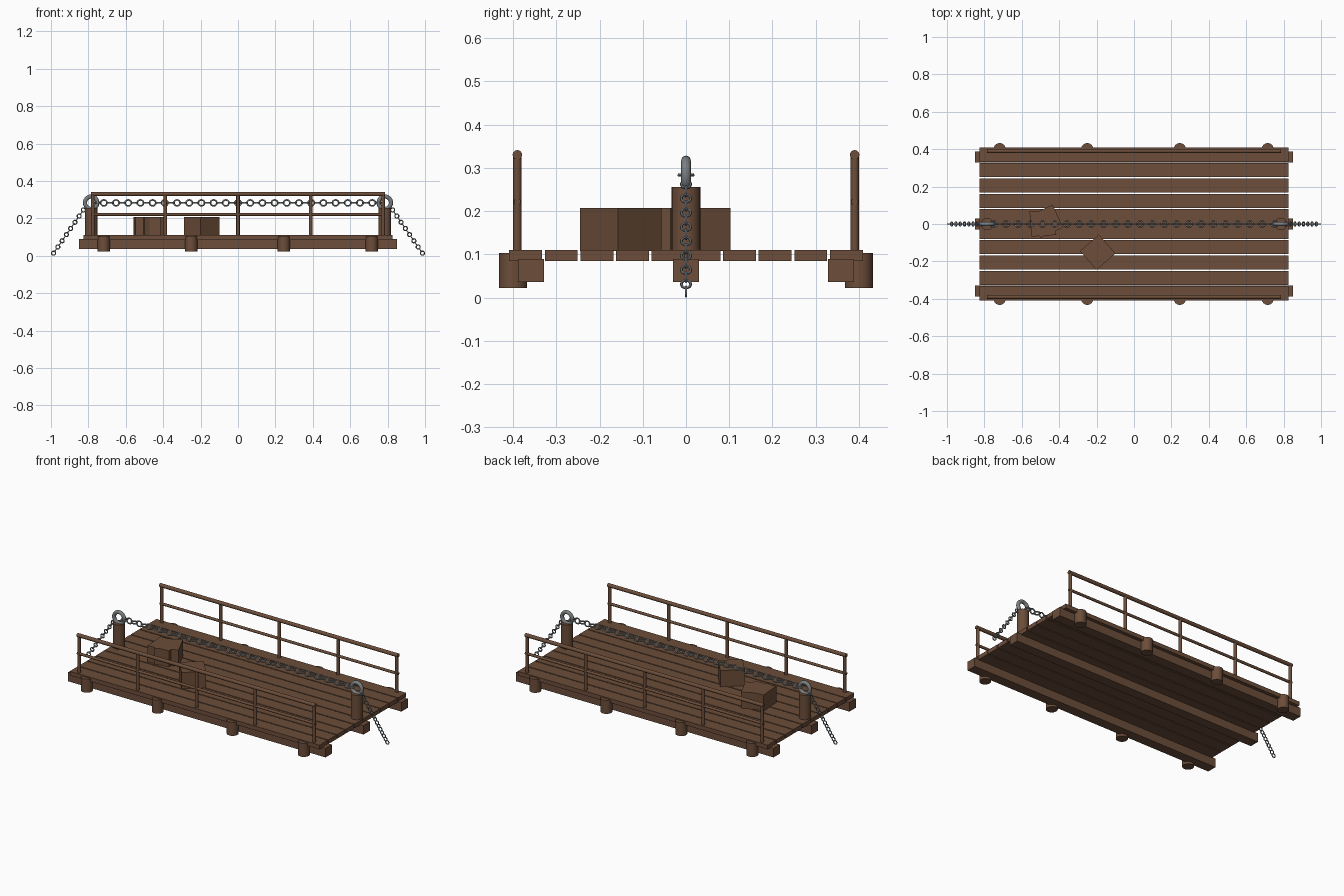
import bpy, bmesh, math
from math import radians, pi
from mathutils import Matrix, Vector

if "Cube" in bpy.data.objects:
    bpy.data.objects.remove(bpy.data.objects["Cube"], do_unlink=True)


def material(name, color):
    mat = bpy.data.materials.new(name)
    mat.use_nodes = True
    mat.diffuse_color = color
    mat.node_tree.nodes["Principled BSDF"].inputs["Base Color"].default_value = color
    return mat


WOOD = material("brown wood", (0.15, 0.075, 0.042, 1))
METAL = material("grey metal", (0.2, 0.215, 0.22, 1))


def finish(name, mat, smooth=False):
    obj = bpy.context.object
    obj.name = name
    obj.data.materials.clear()
    obj.data.materials.append(mat)
    if smooth:
        bpy.ops.object.shade_smooth_by_angle(angle=radians(40))
    return obj


def box(name, center, size, turn=0):
    bpy.ops.mesh.primitive_cube_add(size=1, location=center)
    obj = finish(name, WOOD)
    obj.data.transform(Matrix.Diagonal((*size, 1)))
    obj.rotation_euler.z = radians(turn)


def rod(name, start, end, radius, sides=16):
    a, b = Vector(start), Vector(end)
    bpy.ops.mesh.primitive_cylinder_add(vertices=sides, radius=radius,
                                        depth=(b - a).length, location=(a + b) / 2)
    obj = finish(name, WOOD, True)
    obj.rotation_euler = (b - a).to_track_quat('Z', 'Y').to_euler()


def chain(name, start, end, count, length, width, tube, first_flat):
    """Row of oval links, each turned a quarter from the last."""
    a, b = Vector(start), Vector(end)
    slope = -math.atan2(b.z - a.z, b.x - a.x)
    bpy.ops.mesh.primitive_torus_add(major_segments=16, minor_segments=6,
                                     major_radius=width / 2 - tube, minor_radius=tube)
    obj = finish(name, METAL)
    link = obj.data.copy()
    bm = bmesh.new()
    for i in range(count):
        roll = 0 if (i % 2 == 0) == first_flat else pi / 2
        piece = link.copy()
        piece.transform(Matrix.Translation(a.lerp(b, i / (count - 1)))
                        @ Matrix.Rotation(slope, 4, 'Y')
                        @ Matrix.Rotation(roll, 4, 'X')
                        @ Matrix.Diagonal((length / width, 1, 1, 1)))
        bm.from_mesh(piece)
        bpy.data.meshes.remove(piece)
    bm.to_mesh(obj.data)
    bm.free()
    bpy.data.meshes.remove(link)
    bpy.ops.object.shade_smooth_by_angle(angle=radians(60))


# Deck planks
for i in range(10):
    box("deck_plank", (0, (i - 4.5) * 0.0824, 0.0975), (1.65, 0.076, 0.025))

# Support beams under the deck
for y in (-0.358, 0, 0.358):
    box("support_beam", (0, y, 0.0625), (1.7, 0.06, 0.054))

for side in (-1, 1):
    # Piles along the long edges
    for x in (-0.718, -0.25, 0.245, 0.715):
        rod("pile", (x, side * 0.4, 0.022), (x, side * 0.4, 0.103), 0.0325, 24)
    # Railings
    y = side * 0.39
    for i in range(5):
        x = (i - 2) * 0.388
        rod("railing_post", (x, y, 0.1), (x, y, 0.33), 0.0095)
    rod("top_rail", (-0.787, y, 0.33), (0.787, y, 0.33), 0.011)
    rod("middle_rail", (-0.787, y, 0.221), (0.787, y, 0.221), 0.008)

    # Mooring post with its ring and hanging chain
    x = side * 0.785
    rod("mooring_post", (x, 0, 0.09), (x, 0, 0.255), 0.033, 24)
    bpy.ops.mesh.primitive_torus_add(major_segments=32, minor_segments=12,
                                     major_radius=0.033, minor_radius=0.011,
                                     location=(x, 0, 0.284), rotation=(pi / 2, 0, 0))
    finish("mooring_ring", METAL, True)
    chain("hanging_chain", (side * 0.815, 0, 0.262), (side * 0.986, 0, 0.014),
          16, 0.028, 0.028, 0.0032, True)

# Chain stretched between the rings
chain("deck_chain", (-0.75, 0, 0.283), (0.75, 0, 0.283), 47, 0.043, 0.04, 0.0042, True)

# Crates
for x, y, turn in ((-0.487, 0.004, 4), (-0.468, 0.014, 25), (-0.194, -0.151, 41)):
    box("crate", (x, y, 0.157), (0.134, 0.134, 0.1), turn)
